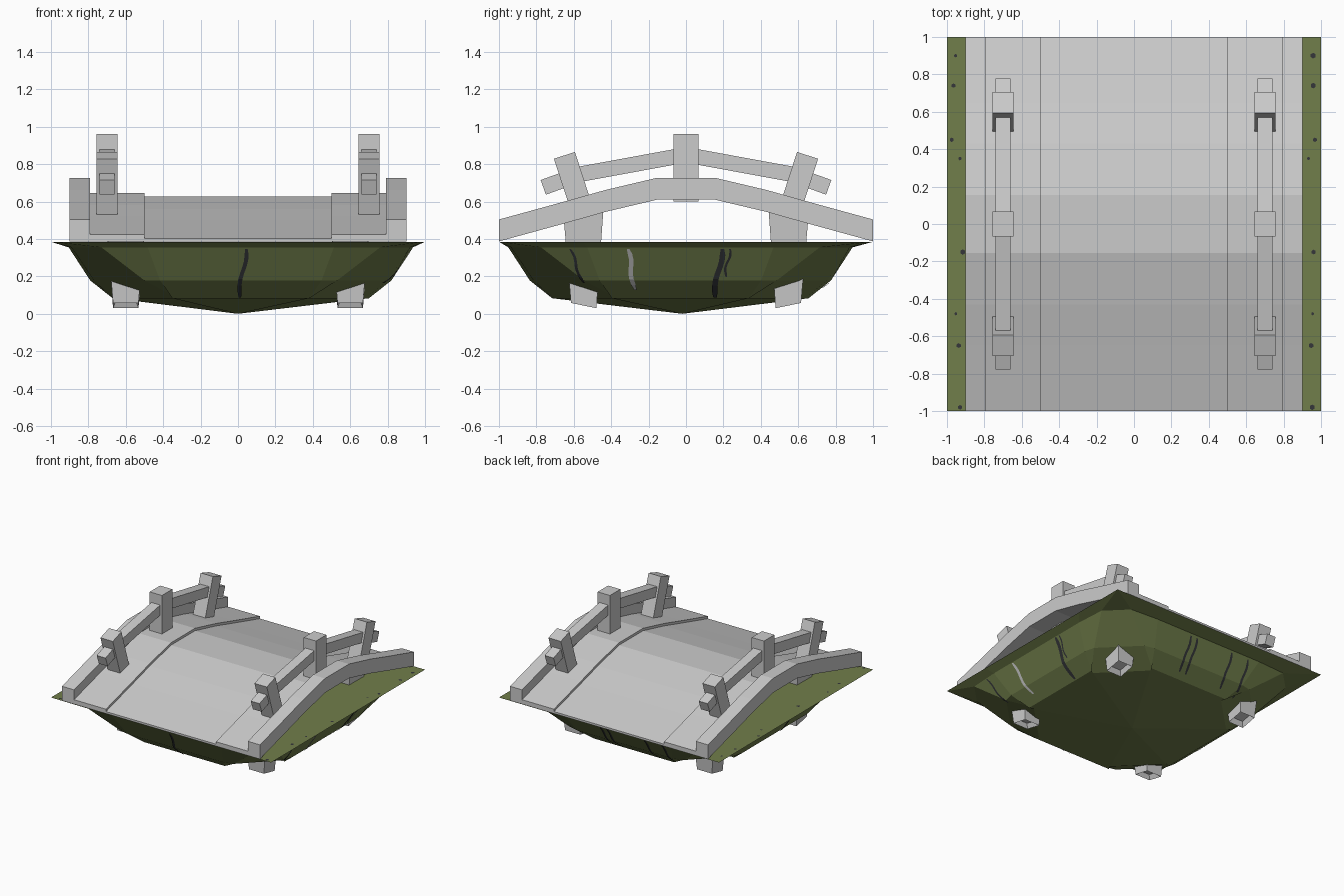
import bpy, bmesh, math, random
from mathutils import Vector, Matrix
from mathutils.bvhtree import BVHTree

if "Cube" in bpy.data.objects:
    bpy.data.objects.remove(bpy.data.objects["Cube"])


def material(name, col):
    m = bpy.data.materials.new(name)
    m.diffuse_color = (*col, 1)
    m.use_nodes = True
    m.node_tree.nodes["Principled BSDF"].inputs["Base Color"].default_value = m.diffuse_color
    return m


STONE = material("pale_stone", (0.60, 0.60, 0.60))
GRASS = material("moss_green", (0.165, 0.21, 0.07))
CRACK = material("dark_crack", (0.035, 0.037, 0.042))


def finish(name, bm, mat, normals=True):
    if normals:
        bmesh.ops.recalc_face_normals(bm, faces=bm.faces)
    me = bpy.data.meshes.new(name)
    bm.to_mesh(me)
    bm.free()
    me.materials.append(mat)
    ob = bpy.data.objects.new(name, me)
    bpy.context.collection.objects.link(ob)
    return ob


# Ground: square top, chamfered rings narrowing to a low point below
def ring(half, chamfer, bulge, z, cx, cy):
    pts = []
    for k in range(4):
        rot = Matrix.Rotation(k * math.pi / 2, 3, 'Z')
        e = half - chamfer
        for u, d in ((-e, 0), (-0.55 * half, bulge), (0.55 * half, bulge), (e, 0)):
            pts.append(rot @ Vector((u, -half - d, 0)) + Vector((cx, cy, z)))
    return pts


bm = bmesh.new()
levels = [(1.0, 0.001, 0, 0.385, 0, 0), (0.905, 0.16, 0.015, 0.355, 0.015, -0.03),
          (0.785, 0.27, 0.02, 0.178, 0.015, -0.03), (0.665, 0.33, 0.02, 0.083, 0.015, -0.03)]
rings = [[bm.verts.new(p) for p in ring(*lv)] for lv in levels]
for a, b in zip(rings, rings[1:]):
    for i in range(16):
        j = (i + 1) % 16
        bm.faces.new((a[i], a[j], b[j], b[i]))
bm.faces.new(rings[0])
tip = bm.verts.new((0, -0.02, 0))
for i in range(16):
    bm.faces.new((rings[-1][i], rings[-1][(i + 1) % 16], tip))
bmesh.ops.recalc_face_normals(bm, faces=bm.faces)
tree = BVHTree.FromBMesh(bm)
finish("ground", bm, GRASS)


# Cracks: thin strips laid on the ground's sides
def crack(name, turn, u0, u1, width, z0, z1, mat=CRACK):
    rot = Matrix.Rotation(turn * math.pi / 2, 3, 'Z')
    cb = bmesh.new()
    prev = None
    for i in range(9):
        t = i / 8
        u = u0 + (u1 - u0) * t + 0.008 * math.sin(7 * t)
        pair = []
        for s in (-0.5, 0.5):
            w = width * (1 if 0 < i < 8 else 0.6)
            o = rot @ Vector((u + s * w, -2, z0 + (z1 - z0) * t))
            hit, n, _, _ = tree.ray_cast(o, rot @ Vector((0, 1, 0)))
            pair.append(cb.verts.new(hit + n * 0.005))
        if prev:
            cb.faces.new((prev[0], pair[0], pair[1], prev[1]))
        prev = pair
    finish(name, cb, mat, False)


crack("front_crack", 0, 0.045, 0.005, 0.022, 0.35, 0.09)
crack("right_crack", 1, 0.195, 0.15, 0.03, 0.35, 0.09)
crack("right_thin_crack", 1, 0.235, 0.21, 0.013, 0.35, 0.2)
crack("right_pale_crack", 1, -0.31, -0.275, 0.024, 0.35, 0.13, STONE)
crack("right_rear_crack", 1, -0.62, -0.55, 0.015, 0.35, 0.17)
for n, u in enumerate((-0.18, -0.12, 0.22, 0.38)):
    crack(f"back_crack_{n}", 2, u, u + 0.03, 0.02, 0.34, 0.12)
crack("left_crack", 3, 0.1, 0.14, 0.025, 0.35, 0.1)

# Dark specks on the grass strips
random.seed(3)
bm = bmesh.new()
for sx in (-1, 1):
    for y in (-0.98, -0.65, -0.48, -0.15, 0.35, 0.45, 0.74, 0.9):
        at = Matrix.Translation((sx * random.uniform(0.915, 0.975), y, 0.388))
        bmesh.ops.create_circle(bm, cap_ends=True, segments=6, matrix=at,
                                radius=random.uniform(0.008, 0.016))
finish("specks", bm, CRACK, False)

# Arched bridge: one underside profile shared by deck, side paths and kerbs
ARCH = [(-1, 0.387), (-0.65, 0.483), (-0.43, 0.545), (-0.155, 0.61),
        (0.155, 0.61), (0.43, 0.545), (0.65, 0.483), (1, 0.387)]


def arch(name, x0, x1, thick):
    b = bmesh.new()
    prof = ARCH + [(y, z + thick) for y, z in reversed(ARCH)]
    n = len(ARCH)
    rows = [[b.verts.new((x, y, z)) for y, z in prof] for x in (x0, x1)]
    for i in range(2 * n):
        j = (i + 1) % (2 * n)
        b.faces.new((rows[0][i], rows[0][j], rows[1][j], rows[1][i]))
    for r in rows:
        for i in range(n - 1):
            b.faces.new((r[i], r[i + 1], r[2 * n - 2 - i], r[2 * n - 1 - i]))
    finish(name, b, STONE)


arch("deck", -0.5, 0.5, 0.016)
for sx, side in ((-1, "left"), (1, "right")):
    arch(side + "_path", sx * 0.5, sx * 0.79, 0.036)
    arch(side + "_kerb", sx * 0.79, sx * 0.9, 0.117)


# Beam between two (y, z) points in the plane x
def beam(name, x, a, b, width, thick):
    d = Vector((0, b[0] - a[0], b[1] - a[1]))
    bb = bmesh.new()
    m = (Matrix.Translation((x, (a[0] + b[0]) / 2, (a[1] + b[1]) / 2))
         @ Matrix.Rotation(math.atan2(d.z, d.y), 4, 'X')
         @ Matrix.Diagonal((width, d.length, thick, 1)))
    bmesh.ops.create_cube(bb, size=1, matrix=m)
    finish(name, bb, STONE)


# Pillar through the ground, hollow at its lower end
def pillar(name, sx, sy):
    b = bmesh.new()
    bmesh.ops.create_cube(b, size=2)
    for v in b.verts:
        top, out = v.co.z > 0, v.co.y * sy > 0
        h = 0.105 if top else 0.068
        v.co.x = sx * 0.6 + v.co.x * h
        v.co.y = sy * 0.547 + v.co.y * h
        v.co.z = (0.49 if out else 0.55) if top else (0.058 if out else 0.03)
    bmesh.ops.recalc_face_normals(b, faces=b.faces)
    low = min(b.faces, key=lambda f: f.calc_center_median().z)
    bmesh.ops.inset_region(b, faces=[low], thickness=0.022)
    bmesh.ops.translate(b, verts=low.verts, vec=(0, 0, 0.04))
    finish(name, b, STONE)


# Railings and pillars, mirrored to all four corners
for sx, side in ((-1, "left"), (1, "right")):
    x = sx * 0.7
    beam(side + "_middle_post", x, (0, 0.60), (0, 0.962), 0.112, 0.135)
    for sy, end in ((-1, "front"), (1, "back")):
        tag = f"{side}_{end}"
        beam(tag + "_post", x, (sy * 0.547, 0.53), (sy * 0.65, 0.847), 0.112, 0.118)
        beam(tag + "_rail", x, (0, 0.85), (sy * 0.6, 0.74), 0.08, 0.082)
        beam(tag + "_rail_end", x, (sy * 0.60, 0.735), (sy * 0.763, 0.676), 0.08, 0.083)
        pillar(tag + "_pillar", sx, sy)
